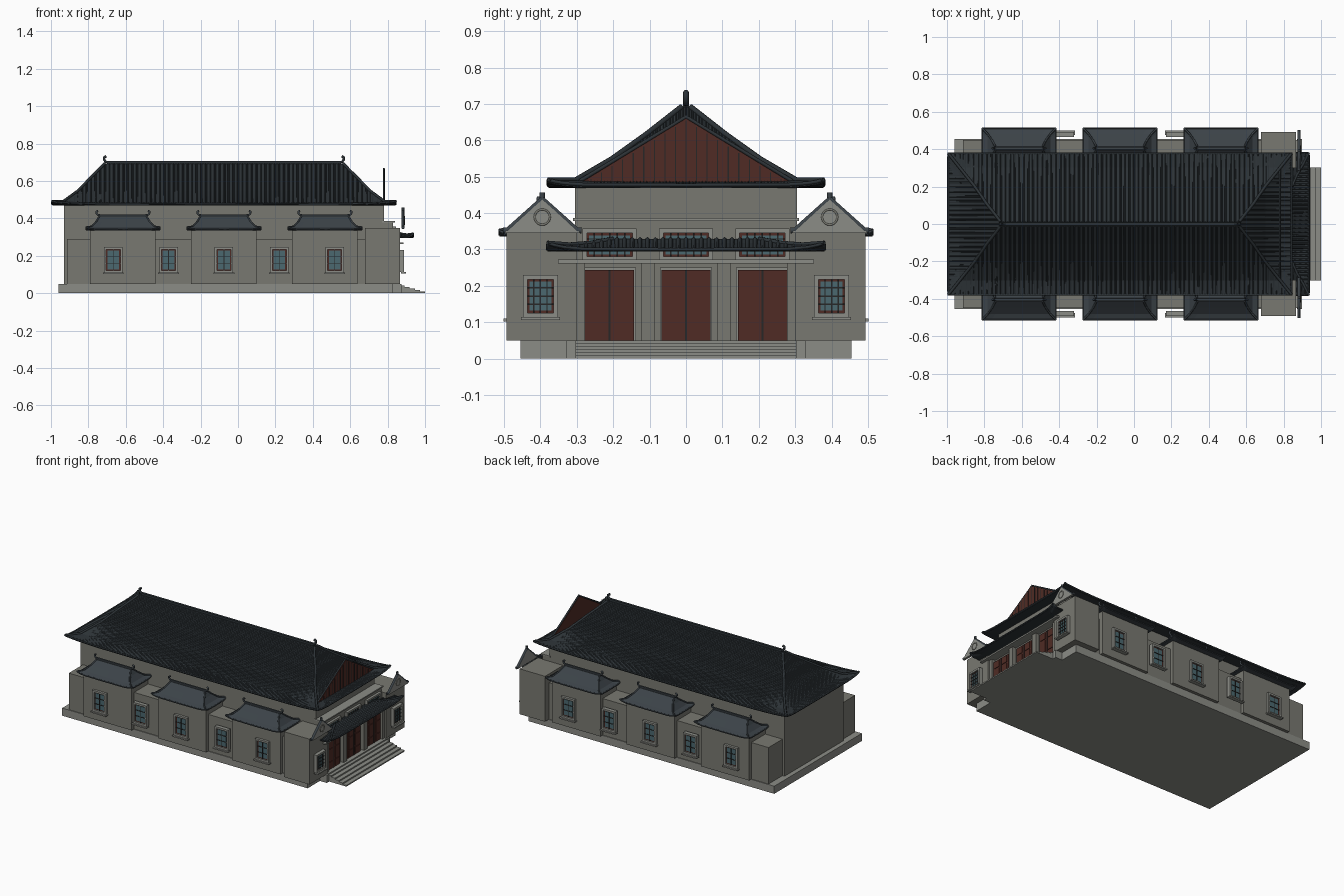
import bpy, bmesh, math
from mathutils import Vector

if "Cube" in bpy.data.objects:
    bpy.data.objects.remove(bpy.data.objects["Cube"])


def material(name, rgb):
    m = bpy.data.materials.new(name)
    m.diffuse_color = (*rgb, 1)
    m.use_nodes = True
    m.node_tree.nodes["Principled BSDF"].inputs["Base Color"].default_value = m.diffuse_color
    return m


WALL = material("plaster", (0.19, 0.19, 0.165))
STONE = material("stone", (0.26, 0.265, 0.24))
TILE = material("roof_tile", (0.025, 0.032, 0.037))
SLATE = material("slate", (0.045, 0.056, 0.065))
RED = material("red_wood", (0.08, 0.024, 0.018))
GLASS = material("glass", (0.07, 0.14, 0.16))
DARK = material("dark_bars", (0.02, 0.02, 0.02))


def make(name, bm, mat):
    bmesh.ops.recalc_face_normals(bm, faces=bm.faces)
    me = bpy.data.meshes.new(name)
    bm.to_mesh(me)
    bm.free()
    me.materials.append(mat)
    ob = bpy.data.objects.new(name, me)
    bpy.context.collection.objects.link(ob)
    return ob


def box(name, x0, x1, y0, y1, z0, z1, mat=WALL):
    bm = bmesh.new()
    bmesh.ops.create_cube(bm, size=1)
    for v in bm.verts:
        v.co = (x0 + (v.co.x + .5) * (x1 - x0), y0 + (v.co.y + .5) * (y1 - y0), z0 + (v.co.z + .5) * (z1 - z0))
    return make(name, bm, mat)


def panel(name, side, u0, u1, d0, d1, z0, z1, mat):
    """Box on a facade: side 0 faces +x, side +1/-1 faces +y/-y."""
    if side == 0:
        return box(name, d0, d1, u0, u1, z0, z1, mat)
    a, b = sorted((side * d0, side * d1))
    return box(name, u0, u1, a, b, z0, z1, mat)


def prism(name, pts, x0, x1, mat):
    """Outline in the yz plane, extruded along x."""
    bm = bmesh.new()
    a = [bm.verts.new((x0, y, z)) for y, z in pts]
    b = [bm.verts.new((x1, y, z)) for y, z in pts]
    bm.faces.new(a)
    bm.faces.new(b)
    for i in range(len(pts)):
        j = (i + 1) % len(pts)
        bm.faces.new((a[i], a[j], b[j], b[i]))
    return make(name, bm, mat)


def tubes(name, paths, r, mat, res=1, closed=False):
    cu = bpy.data.curves.new(name, 'CURVE')
    cu.dimensions = '3D'
    cu.bevel_depth, cu.bevel_resolution, cu.use_fill_caps = r, res, True
    for p in paths:
        s = cu.splines.new('POLY')
        s.points.add(len(p) - 1)
        s.use_cyclic_u = closed
        for q, c in zip(s.points, p):
            q.co = (*c, 1)
    tmp = bpy.data.objects.new(name + "_path", cu)
    bpy.context.collection.objects.link(tmp)
    bpy.context.view_layer.update()
    me = bpy.data.meshes.new_from_object(tmp.evaluated_get(bpy.context.evaluated_depsgraph_get()))
    bpy.data.objects.remove(tmp)
    me.materials.clear()
    me.materials.append(mat)
    ob = bpy.data.objects.new(name, me)
    bpy.context.collection.objects.link(ob)
    return ob


def hip_roof(name, cx, cy, hx, hy, rings, lift, mat, thick, hip_r, rib=0, rib_r=.003):
    """Curved hip roof with upturned corners; rings are (x inset, y inset, z)."""
    us = [-1, -.95, -.88, -.75, 0, .75, .88, .95]

    def ring(ix, iy, z, k):
        a, b = hx - ix, hy - iy
        out = [(u * a, -b, u) for u in us] + [(a, u * b, u) for u in us]
        out += [(-u * a, b, u) for u in us] + [(-a, -u * b, u) for u in us]
        return [Vector((cx + x, cy + y, z + k * lift * abs(u) ** 8)) for x, y, u in out]

    z0 = rings[0][2]
    loops = [ring(rings[1][0], rings[1][1], z0 - thick, 0), ring(0, 0, z0 - thick, 1)]
    loops += [ring(*r, k) for r, k in zip(rings, [1, .35] + [0] * 9)]
    bm = bmesh.new()
    vs = [[bm.verts.new(p) for p in lp] for lp in loops]
    n = len(vs[0])
    for a, b in zip(vs, vs[1:]):
        for i in range(n):
            bm.faces.new((a[i], a[(i + 1) % n], b[(i + 1) % n], b[i]))
    bm.faces.new(vs[0])
    bm.faces.new(vs[-1])
    make(name, bm, mat)
    # hip ridges and eave edge
    m = len(us)
    tubes(name + "_hip_ridges", [[lp[k * m] for lp in loops[2:]] for k in range(4)], hip_r, mat)
    tubes(name + "_eave_edge", [loops[2]], hip_r * .7, mat, closed=True)
    if not rib:
        return
    # tile ribs running down each slope
    paths = []
    for ax, (h, g) in enumerate(((hx, hy), (hy, hx))):
        cnt = int(2 * h / rib)
        for i in range(1, cnt):
            a = -h + 2 * h * i / cnt
            pts = []
            for j, r in enumerate(rings):
                w, d, z = h - r[ax], g - r[1 - ax], r[2] + lift * (1, .35, 0)[min(j, 2)] * abs(a / h) ** 8
                if abs(a) <= w:
                    pts.append((d, z))
                    last = (w, d, z)
                else:
                    f = (last[0] - abs(a)) / (last[0] - w)
                    pts.append((last[1] + f * (d - last[1]), last[2] + f * (z - last[2])))
                    break
            for s in (-1, 1):
                paths.append([(cx + a, cy + s * d, z) if ax == 0 else (cx + s * d, cy + a, z) for d, z in pts])
    tubes(name + "_tile_ribs", paths, rib_r, mat, 0)


def ridge(name, x0, x1, y, z, h, mat):
    """Ridge bar with curled horns at both ends."""
    box(name, x0, x1, y - h * .4, y + h * .4, z - h, z, mat)
    horns = []
    for x, s in ((x0, -1), (x1, 1)):
        prof = ((-1, -.4), (.3, -.2), (.8, .4), (.8, 1), (.2, 1.3))
        horns.append([(x + s * a * h, y, z + b * h) for a, b in prof])
    tubes(name + "_horns", horns, h * .4, mat)


def window(name, side, u, d, z0, z1, w, nv, nh, sill=True):
    h = w / 2
    t = .012
    for a, b, c, e in ((u - h - t, u - h, z0 - t, z1 + t), (u + h, u + h + t, z0 - t, z1 + t),
                       (u - h, u + h, z1, z1 + t), (u - h, u + h, z0 - t, z0)):
        panel(name + "_surround", side, a, b, d - .01, d + .016, c, e, STONE)
    panel(name + "_red_frame", side, u - h, u + h, d - .01, d + .006, z0, z1, RED)
    panel(name + "_glass", side, u - h + .006, u + h - .006, d - .01, d + .008, z0 + .006, z1 - .006, GLASS)
    for i in range(nv):
        c = u - h + w * (i + 1) / (nv + 1)
        panel(name + "_bar", side, c - .002, c + .002, d, d + .011, z0, z1, DARK)
    for i in range(nh):
        c = z0 + (z1 - z0) * (i + 1) / (nh + 1)
        panel(name + "_bar", side, u - h, u + h, d, d + .011, c - .002, c + .002, DARK)
    if sill:
        panel(name + "_sill", side, u - h - .018, u + h + .018, d, d + .026, z0 - t - .008, z0 - t, STONE)


# base and front steps
box("base", -.96, .825, -.455, .455, 0, .05, STONE)
for i in range(5):
    box("step", .81, .89 + .0275 * i, -.303, .303, 0, .042 - .0085 * i, STONE)
for s in (-1, 1):
    box("step_cheek", .81, .875, *sorted((s * .303, s * .328)), 0, .05, STONE)
box("porch_floor", .81, .87, -.303, .303, 0, .05, STONE)

# walls
box("main_hall", -.93, .78, -.305, .305, .05, .482)
box("entrance_block", .77, .83, -.305, .305, .05, .38)
box("entrance_cornice", .77, .84, -.31, .31, .378, .386, STONE)
for s in (-1, 1):
    box("side_aisle", -.915, .69, *sorted((s * .30, s * .45)), .05, .29)
    box("front_wing", .68, .865, *sorted((s * .30, s * .493)), .05, .348)

# main roof
hip_roof("main_roof", -.075, 0, .918, .378,
         [(0, 0, .477), (.06, .075, .486), (.14, .175, .549), (.205, .27, .617), (.245, .32, .656), (.28, .366, .692)],
         .014, TILE, .008, .008, rib=.009, rib_r=.0022)
ridge("main_ridge", -.70, .55, 0, .706, .02, TILE)

# red gable panel above the entrance
prism("gable_panel", [(-.298, .478), (.298, .478), (0, .66)], .775, .785, RED)
tubes("gable_trim", [[(.78, -.305, .480), (.78, 0, .665), (.78, .305, .480)]], .006, TILE)
for i in range(-9, 10):
    y = i * .029
    box("gable_batten", .785, .787, y - .0015, y + .0015, .48, .655 - abs(y) * .62, DARK)

# side bays with small roofs, and side windows
for s in (-1, 1):
    for cx in (-.615, -.075, .465):
        box("side_bay", cx - .175, cx + .175, *sorted((s * .30, s * .475)), .05, .335)
        hip_roof("bay_roof", cx, s * .405, .198, .107,
                 [(0, 0, .341), (.03, .03, .353), (.055, .065, .383), (.072, .098, .412)], .012, SLATE, .006, .005)
        ridge("bay_ridge", cx - .13, cx + .13, s * .405, .422, .015, SLATE)
    for i in range(5):
        window("side_window", s, -.667 + .296 * i, .475, .122, .235, .075, 1, 2)

# front wing gables with round medallions
for s in (-1, 1):
    c = s * .395
    prism("wing_gable", [(c - .105, .345), (c + .105, .345), (c, .437)], .875, .89, STONE)
    tubes("wing_gable_trim", [[(.882, c - .108, .352), (.882, c - .095, .353), (.882, c, .44),
                               (.882, c + .095, .353), (.882, c + .108, .352)]], .009, SLATE)
    tubes("wing_gable_finial", [[(.882, c, .43), (.882, c, .457)]], .008, SLATE)
    ring = [(.89, c + .021 * math.cos(k * math.pi / 12), .389 + .021 * math.sin(k * math.pi / 12)) for k in range(24)]
    tubes("medallion", [ring], .003, WALL, closed=True)
    window("wing_window", 0, s * .4, .872, .126, .218, .072, 3, 3)

# doors, transom windows and pilasters
for y in (-.21, 0, .21):
    box("door_frame", .82, .836, y - .072, y + .072, .05, .25, STONE)
    for s in (-1, 1):
        a, b = sorted((y + s * .003, y + s * .067))
        box("door_leaf", .82, .842, a, b, .05, .243, RED)
        for z0, z1 in ((.06, .10), (.11, .185), (.195, .235)):
            box("door_panel", .84, .846, a + .01, b - .01, z0, z1, RED)
    box("door_gap", .82, .844, y - .003, y + .003, .05, .243, DARK)
    window("transom_window", 0, y, .83, .28, .345, .125, 5, 3, False)
for y in (-.29, -.105, .105, .29):
    w = .018 if abs(y) < .2 else .013
    box("pilaster", .82, .855, y - w, y + w, .05, .265)
box("porch_beam", .82, .885, -.352, .352, .262, .272, STONE)

# tiled porch roof
hip_roof("porch_roof", .84, 0, .095, .38,
         [(0, 0, .300), (.03, .06, .307), (.065, .12, .318), (.09, .18, .329)],
         .018, TILE, .006, .007, rib=.021, rib_r=.006)
